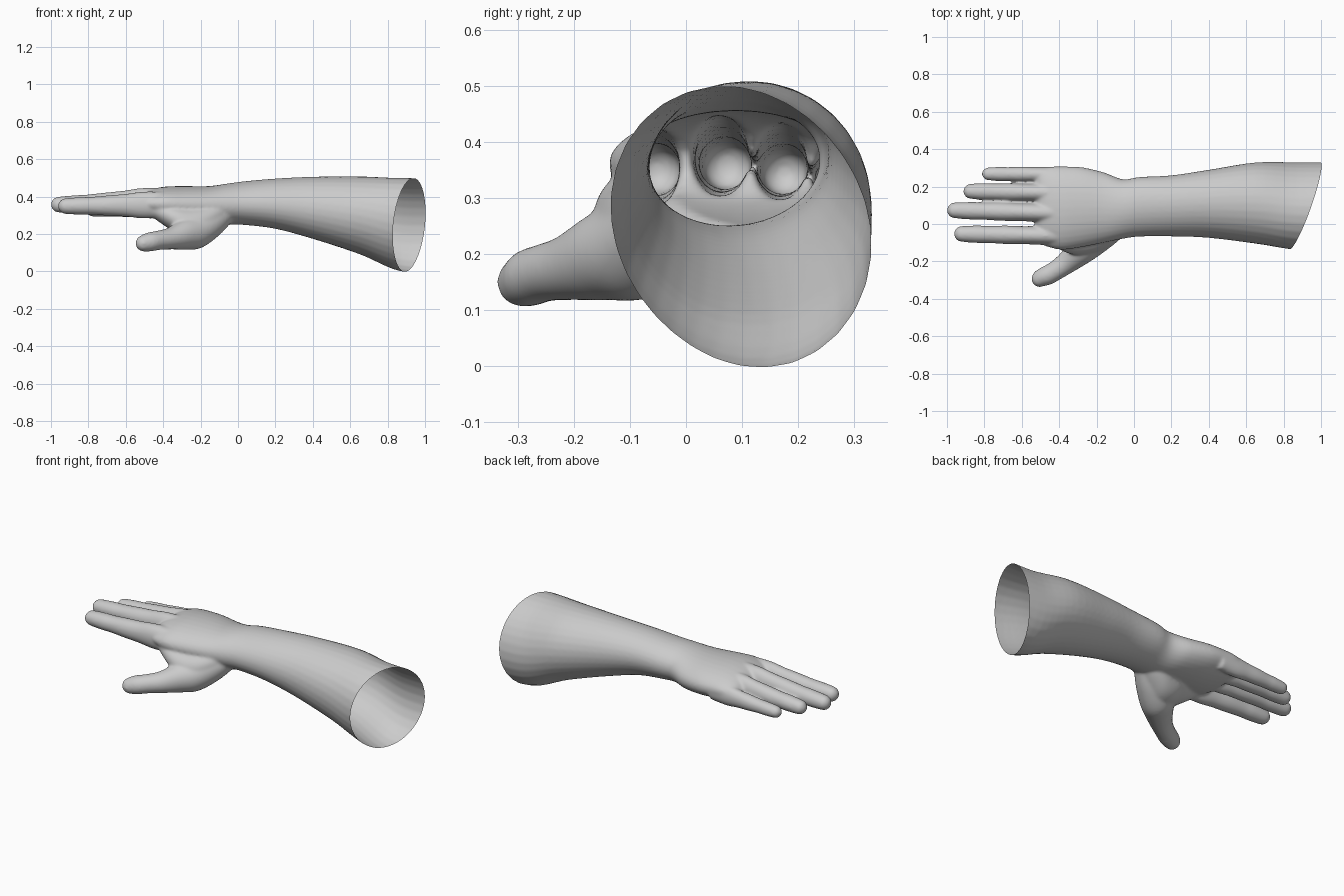
import bpy, bmesh, math
from mathutils import Vector

if "Cube" in bpy.data.objects:
    bpy.data.objects.remove(bpy.data.objects["Cube"])

SIDES = 32
STEPS = 5


def smooth_path(rows):
    """Catmull-Rom resampling of section rows."""
    rows = [Vector(r) for r in rows]
    out = []
    for i in range(len(rows) - 1):
        p0, p1 = rows[max(i - 1, 0)], rows[i]
        p2, p3 = rows[i + 1], rows[min(i + 2, len(rows) - 1)]
        for s in range(STEPS):
            t = s / STEPS
            out.append(0.5 * (2 * p1 + (p2 - p0) * t + (2 * p0 - 5 * p1 + 4 * p2 - p3) * t * t
                              + (3 * p1 - p0 - 3 * p2 + p3) * t ** 3))
    return out + [rows[-1]]


def loft(bm, rows, axis=Vector((-1, 0, 0))):
    """Closed loft through rows of (x, y, z, half width, half height, diagonal stretch)."""
    axis = axis.normalized()
    side = Vector((0, 0, 1)).cross(axis).normalized()
    up = axis.cross(side)
    rings = []
    for x, y, z, w, h, skew in smooth_path(rows):
        ring = []
        for k in range(SIDES):
            a = math.tau * k / SIDES
            s = 1 + skew * math.sin(2 * a)
            ring.append(bm.verts.new(Vector((x, y, z)) + s * (side * w * math.cos(a) + up * h * math.sin(a))))
        rings.append(ring)
    for a, b in zip(rings, rings[1:]):
        for k in range(SIDES):
            n = (k + 1) % SIDES
            bm.faces.new((a[k], a[n], b[n], b[k]))
    bm.faces.new(rings[0])
    bm.faces.new(rings[-1])


def rounded_tip(end, axis, r):
    """Section rows that close a finger with a dome."""
    rows = []
    for deg in (35, 65, 85):
        a = math.radians(deg)
        p = Vector(end) + axis.normalized() * r * math.sin(a)
        rows.append((*p, r * math.cos(a), r * math.cos(a), 0))
    return rows


def finger(bm, tip_x, y0, y1, z0, z1, r):
    """Finger from knuckle to tip, deep at the root and swelling at the joints."""
    end_x, base_x = tip_x + r, -0.36
    rows = []
    for t, w, h in ((0, 1.05, 1.4), (0.25, 1.05, 1.5), (0.42, 1.0, 1.28), (0.58, 1.03, 1.15),
                    (0.75, 0.96, 1.0), (0.85, 0.98, 0.98), (1, 0.88, 0.88)):
        rows.append((base_x + (end_x - base_x) * t, y0 + (y1 - y0) * t,
                     z0 + (z1 - z0) * t, r * w, r * h, 0))
    rows += rounded_tip(rows[-1][:3], Vector((-1, 0, 0)), r * 0.88)
    loft(bm, rows)


bm = bmesh.new()

# forearm, wrist and palm
loft(bm, [
    (1.10, .096, .25, .233, .248, .06),
    (0.87, .096, .25, .233, .248, .06),
    (0.65, .112, .30, .217, .208, .01),
    (0.40, .108, .34, .182, .166, -.02),
    (0.20, .097, .362, .163, .134, -.04),
    (0.03, .092, .365, .159, .116, -.04),
    (-.06, .080, .359, .159, .110, -.03),
    (-.16, .088, .352, .188, .104, 0),
    (-.28, .090, .355, .214, .101, 0),
    (-.38, .085, .360, .223, .094, 0),
    (-.45, .090, .362, .216, .080, 0),
    (-.50, .092, .362, .196, .058, 0),
    (-.53, .092, .362, .150, .024, 0),
])

# four fingers: tip x, base y, tip y, base z, tip z, radius
finger(bm, -.968, -.064, -.053, .357, .349, .048)
finger(bm, -1.006, .057, .073, .380, .357, .048)
finger(bm, -.918, .165, .175, .371, .346, .046)
finger(bm, -.818, .264, .268, .345, .328, .039)

# thumb
thumb_dir = Vector((-.36, -.26, -.07))
thumb = [
    (-.05, .030, .325, .060, .060, 0),
    (-.13, -.018, .270, .085, .085, 0),
    (-.22, -.080, .214, .092, .092, 0),
    (-.29, -.143, .196, .079, .080, 0),
    (-.36, -.207, .176, .060, .059, 0),
    (-.42, -.250, .167, .053, .052, 0),
    (-.47, -.278, .158, .053, .051, 0),
    (-.505, -.294, .150, .046, .045, 0),
]
thumb += rounded_tip(thumb[-1][:3], thumb_dir, .043)
loft(bm, thumb, thumb_dir)

# fleshy pad and web between thumb and palm
loft(bm, [
    (-.02, .050, .340, .070, .060, 0),
    (-.10, .010, .295, .105, .085, 0),
    (-.18, -.025, .258, .120, .098, 0),
    (-.26, -.045, .254, .120, .094, 0),
    (-.34, -.060, .282, .100, .074, 0),
    (-.41, -.056, .312, .075, .056, 0),
    (-.47, -.046, .334, .050, .036, 0),
])

bmesh.ops.recalc_face_normals(bm, faces=bm.faces)
mesh = bpy.data.meshes.new("arm_parts")
bm.to_mesh(mesh)
bm.free()
arm = bpy.data.objects.new("forearm_and_hand", mesh)
bpy.context.collection.objects.link(arm)

# fuse the parts into one skin
fuse = arm.modifiers.new("fuse", 'REMESH')
fuse.mode = 'VOXEL'
fuse.voxel_size = 0.007
soften = arm.modifiers.new("soften", 'SMOOTH')
soften.factor = 0.5
soften.iterations = 14
bpy.context.view_layer.update()
skin = bpy.data.meshes.new_from_object(arm.evaluated_get(bpy.context.evaluated_depsgraph_get()))
arm.modifiers.clear()
arm.data = skin
bpy.data.meshes.remove(mesh)

# open slanted cut at the elbow end
bm = bmesh.new()
bm.from_mesh(skin)
bmesh.ops.bisect_plane(bm, geom=bm.verts[:] + bm.edges[:] + bm.faces[:],
                       plane_co=(.912, .09, .25), plane_no=Vector((1, -.37, -.14)).normalized(),
                       clear_outer=True)
bm.to_mesh(skin)
bm.free()

# plain grey skin
grey = bpy.data.materials.new("light_grey")
grey.use_nodes = True
colour = (0.6, 0.6, 0.6, 1)
grey.diffuse_color = colour
grey.node_tree.nodes["Principled BSDF"].inputs["Base Color"].default_value = colour
skin.materials.clear()
skin.materials.append(grey)
for p in skin.polygons:
    p.use_smooth = True
    p.material_index = 0
